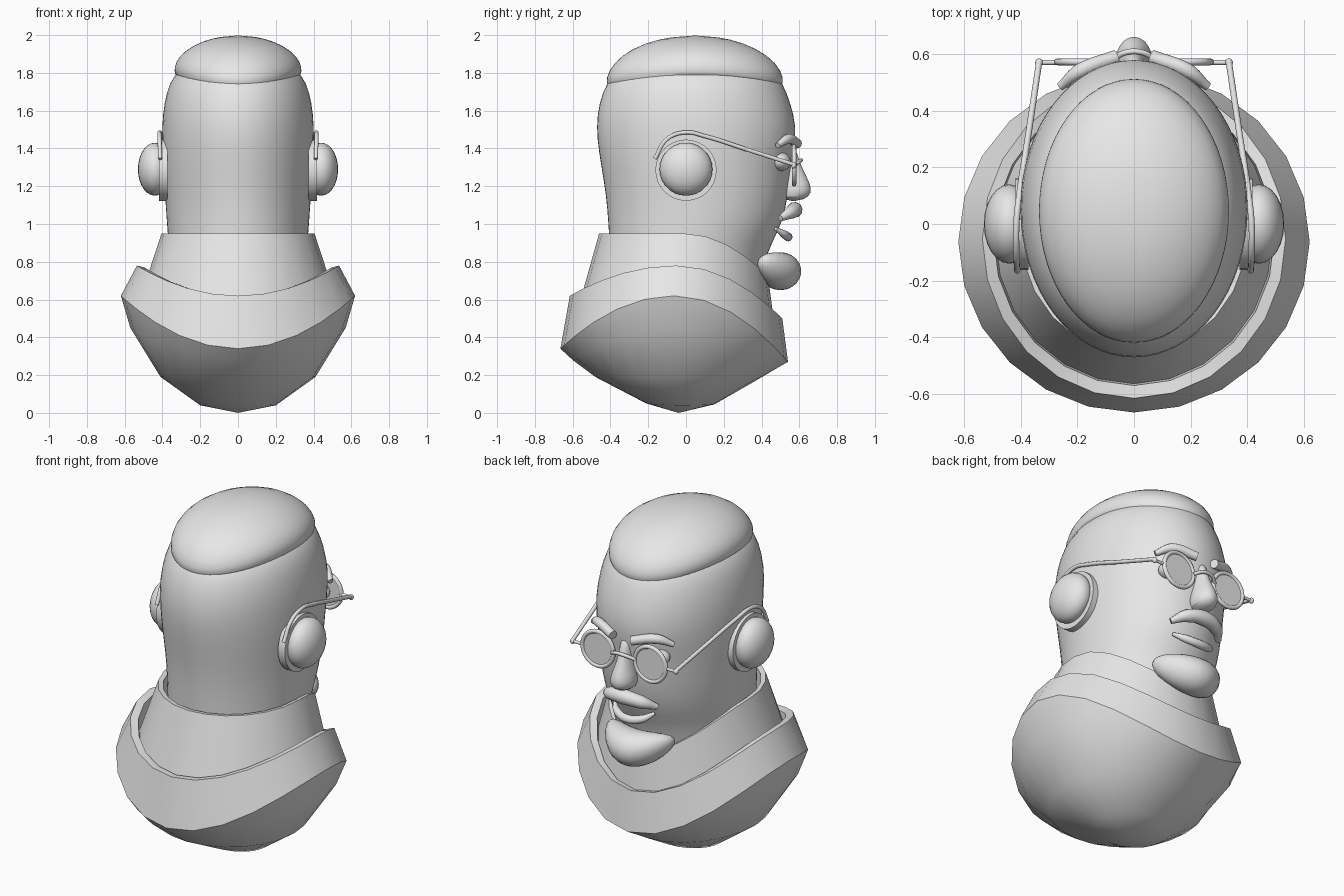
import bpy, bmesh, math
from mathutils import Vector

if "Cube" in bpy.data.objects:
    bpy.data.objects.remove(bpy.data.objects["Cube"])

grey = bpy.data.materials.new("plain_grey")
grey.diffuse_color = (0.8, 0.8, 0.8, 1)
grey.use_nodes = True
grey.node_tree.nodes["Principled BSDF"].inputs["Base Color"].default_value = grey.diffuse_color


def finish(ob, angle=35, subsurf=0):
    ob.data.materials.clear()
    ob.data.materials.append(grey)
    if subsurf:
        ob.modifiers.new("subsurf", 'SUBSURF').levels = subsurf
        ob.modifiers["subsurf"].render_levels = subsurf
    bpy.ops.object.select_all(action='DESELECT')
    ob.select_set(True)
    bpy.context.view_layer.objects.active = ob
    bpy.ops.object.shade_smooth_by_angle(angle=math.radians(angle))
    return ob


def from_bmesh(name, bm, **kw):
    bmesh.ops.recalc_face_normals(bm, faces=bm.faces)
    me = bpy.data.meshes.new(name)
    bm.to_mesh(me)
    bm.free()
    ob = bpy.data.objects.new(name, me)
    bpy.context.collection.objects.link(ob)
    return finish(ob, **kw)


def loft(name, rings, start=None, end=None, seg=24, **kw):
    """Ring: half width, back y, front y, then z at side, front and back."""
    bm = bmesh.new()
    loops = []
    for rx, y0, y1, zs, zf, zb in rings:
        loop = []
        for i in range(seg):
            t = 2 * math.pi * i / seg
            s = math.sin(t)
            z = zs + ((zf if s > 0 else zb) - zs) * s * s
            loop.append(bm.verts.new((rx * math.cos(t), (y0 + y1) / 2 + (y1 - y0) / 2 * s, z)))
        loops.append(loop)
    for a, b in zip(loops, loops[1:]):
        for i in range(seg):
            j = (i + 1) % seg
            bm.faces.new((a[i], a[j], b[j], b[i]))
    for pole, loop in ((start, loops[0]), (end, loops[-1])):
        if pole:
            p = bm.verts.new(pole)
            for i in range(seg):
                bm.faces.new((loop[i], loop[(i + 1) % seg], p))
    return from_bmesh(name, bm, **kw)


def ball(name, loc, size, bend=(0, 0)):
    """Ellipsoid; bend shifts y and z in proportion to x squared."""
    bm = bmesh.new()
    bmesh.ops.create_uvsphere(bm, u_segments=24, v_segments=14, radius=1)
    for v in bm.verts:
        x, y, z = (v.co[k] * size[k] for k in range(3))
        v.co = Vector(loc) + Vector((x, y + bend[0] * x * x, z + bend[1] * x * x))
    return from_bmesh(name, bm, angle=60)


def disc(name, loc, radius, depth, axis):
    bpy.ops.mesh.primitive_cylinder_add(vertices=32, radius=radius, depth=depth, location=loc,
        rotation=(0, math.pi / 2, 0) if axis == 'x' else (math.pi / 2, 0, 0))
    ob = bpy.context.object
    ob.name = name
    return finish(ob)


def tube(name, pts, radius, radii=None, cyclic=False, smooth=True):
    cu = bpy.data.curves.new(name, 'CURVE')
    cu.dimensions = '3D'
    cu.bevel_depth = radius
    cu.bevel_resolution = 3
    cu.use_fill_caps = True
    cu.resolution_u = 6
    sp = cu.splines.new('BEZIER' if smooth else 'POLY')
    points = sp.bezier_points if smooth else sp.points
    points.add(len(pts) - 1)
    for i, (p, co) in enumerate(zip(points, pts)):
        p.co = co if smooth else (*co, 1)
        p.radius = radii[i] if radii else 1
        if smooth:
            p.handle_left_type = p.handle_right_type = 'AUTO'
    sp.use_cyclic_u = cyclic
    ob = bpy.data.objects.new(name, cu)
    bpy.context.collection.objects.link(ob)
    bpy.ops.object.select_all(action='DESELECT')
    ob.select_set(True)
    bpy.context.view_layer.objects.active = ob
    bpy.ops.object.convert(target='MESH')
    return finish(bpy.context.object, angle=50)


# Shoulders: faceted bowl with a rim sloping to the front
loft("shoulders", [
    (0.20, -0.21, 0.15, 0.04, 0.045, 0.05),
    (0.41, -0.48, 0.36, 0.19, 0.165, 0.19),
    (0.57, -0.60, 0.47, 0.45, 0.23, 0.28),
    (0.62, -0.665, 0.54, 0.62, 0.27, 0.34),
    (0.535, -0.615, 0.51, 0.78, 0.50, 0.62),
    (0.495, -0.57, 0.47, 0.77, 0.49, 0.615),
    (0.48, -0.55, 0.45, 0.60, 0.40, 0.50),
], start=(0, -0.04, 0), angle=30)

# Standing collar
loft("collar", [
    (0.50, -0.572, 0.47, 0.66, 0.45, 0.55),
    (0.405, -0.46, 0.435, 0.95, 0.72, 0.95),
    (0.38, -0.43, 0.41, 0.945, 0.715, 0.945),
    (0.38, -0.42, 0.40, 0.70, 0.50, 0.70),
], angle=30)

# Head and neck
head = [(0.35, -0.38, 0.39, 0.55), (0.36, -0.40, 0.41, 0.78), (0.37, -0.408, 0.455, 0.90),
        (0.378, -0.413, 0.51, 1.0), (0.388, -0.425, 0.545, 1.15), (0.40, -0.45, 0.555, 1.3),
        (0.405, -0.475, 0.59, 1.45), (0.402, -0.475, 0.575, 1.58), (0.38, -0.445, 0.535, 1.70),
        (0.345, -0.395, 0.49, 1.79), (0.25, -0.28, 0.38, 1.86)]
loft("head", [(*r, r[3], r[3]) for r in head], start=(0, 0, 0.55), end=(0, 0.05, 1.88),
     seg=32, angle=60, subsurf=1)

# Hair cap
loft("hair", [
    (0.31, -0.38, 0.485, 1.775, 1.72, 1.72),
    (0.335, -0.42, 0.51, 1.785, 1.725, 1.725),
    (0.342, -0.428, 0.522, 1.83, 1.77, 1.77),
    (0.315, -0.39, 0.485, 1.89, 1.85, 1.85),
    (0.235, -0.29, 0.38, 1.95, 1.93, 1.93),
    (0.13, -0.14, 0.23, 1.987, 1.983, 1.983),
], start=(0, 0.05, 1.76), end=(0, 0.05, 2.0), seg=32, angle=60, subsurf=1)

# Nose, beard, moustache and lip
nose = [(0.03, 0.52, 0.585, 1.40), (0.035, 0.50, 0.60, 1.33), (0.05, 0.48, 0.64, 1.25),
        (0.072, 0.48, 0.67, 1.19), (0.066, 0.48, 0.655, 1.14)]
loft("nose", [(*r, r[3], r[3]) for r in nose], start=(0, 0.54, 1.42), end=(0, 0.57, 1.115),
     seg=16, angle=60, subsurf=1)
ball("beard", (0, 0.50, 0.75), (0.21, 0.11, 0.10), (-2.0, 1.2))
tube("moustache", [(-0.165, 0.50, 1.03), (-0.10, 0.555, 1.062), (0, 0.575, 1.075),
                   (0.10, 0.555, 1.062), (0.165, 0.50, 1.03)], 0.04, [0.4, 0.9, 1.05, 0.9, 0.4])
tube("lower_lip", [(-0.13, 0.475, 0.975), (-0.08, 0.52, 0.945), (0, 0.54, 0.932),
                   (0.08, 0.52, 0.945), (0.13, 0.475, 0.975)], 0.024, [0.4, 0.9, 1, 0.9, 0.4])

# Glasses bridge
tube("glasses_bridge", [(-0.075, 0.58, 1.315), (-0.03, 0.605, 1.335), (0.03, 0.605, 1.335),
                        (0.075, 0.58, 1.315)], 0.01)

for side, m in (("right", 1), ("left", -1)):
    # Ear with flat backing disc
    disc("ear_disc_" + side, (m * 0.395, 0, 1.285), 0.162, 0.045, 'x')
    ball("ear_" + side, (m * 0.44, 0, 1.29), (0.09, 0.14, 0.14))
    # Eye and brow
    ball("eye_" + side, (m * 0.16, 0.50, 1.33), (0.08, 0.055, 0.05))
    tube("eyebrow_" + side, [(m * 0.26, 0.485, 1.415), (m * 0.19, 0.54, 1.45),
                             (m * 0.06, 0.59, 1.425)], 0.03, [0.5, 0.9, 0.85])
    # Lens, frame and temple arm
    disc("lens_" + side, (m * 0.17, 0.572, 1.31), 0.098, 0.008, 'y')
    ring = [(m * 0.17 + 0.1 * math.cos(k * math.pi / 16), 0.572,
             1.31 + 0.1 * math.sin(k * math.pi / 16)) for k in range(32)]
    tube("lens_frame_" + side, ring, 0.012, cyclic=True, smooth=False)
    tube("hinge_rod_" + side, [(m * 0.27, 0.57, 1.31), (m * 0.335, 0.57, 1.31)], 0.009, smooth=False)
    ball("hinge_" + side, (m * 0.335, 0.57, 1.31), (0.014, 0.014, 0.016))
    tube("temple_arm_" + side, [(m * 0.335, 0.57, 1.315), (m * 0.372, 0.32, 1.395),
                                (m * 0.405, 0.10, 1.465), (m * 0.415, 0, 1.485),
                                (m * 0.415, -0.10, 1.45), (m * 0.412, -0.165, 1.345)], 0.011)
